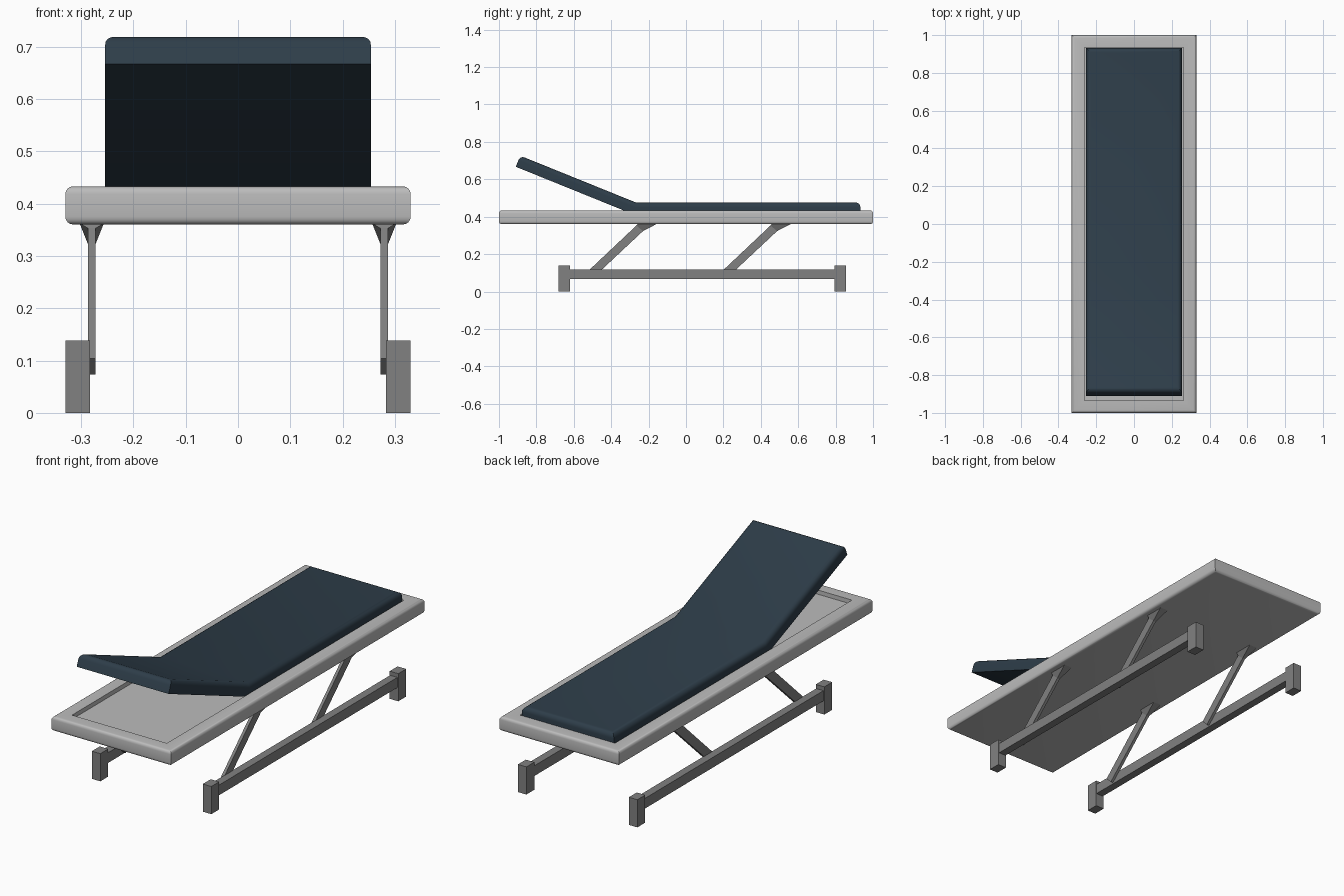
import bpy, bmesh, math

if "Cube" in bpy.data.objects:
    bpy.data.objects.remove(bpy.data.objects["Cube"])


def material(name, rgb):
    m = bpy.data.materials.new(name)
    m.diffuse_color = (*rgb, 1)
    m.use_nodes = True
    m.node_tree.nodes["Principled BSDF"].inputs["Base Color"].default_value = m.diffuse_color
    return m


LIGHT = material("light grey", (0.50, 0.50, 0.50))
STEEL = material("mid grey", (0.22, 0.22, 0.22))
BLUE = material("dark slate blue", (0.027, 0.047, 0.067))


def finish(bm, name, mat, mirror=False, smooth=False):
    bmesh.ops.recalc_face_normals(bm, faces=bm.faces)
    me = bpy.data.meshes.new(name)
    bm.to_mesh(me)
    bm.free()
    me.materials.append(mat)
    ob = bpy.data.objects.new(name, me)
    bpy.context.collection.objects.link(ob)
    if mirror:
        ob.modifiers.new("mirror", 'MIRROR')
    if smooth:
        bpy.ops.object.select_all(action='DESELECT')
        ob.select_set(True)
        bpy.context.view_layer.objects.active = ob
        bpy.ops.object.shade_smooth_by_angle(angle=math.radians(35))
    return ob


def box(x, y, z):
    bm = bmesh.new()
    bmesh.ops.create_cube(bm, size=1)
    for v in bm.verts:
        for i, (a, b) in enumerate((x, y, z)):
            v.co[i] = a if v.co[i] < 0 else b
    return bm


def loft(sections):
    """Skin a list of equal-length point loops and cap both ends."""
    bm = bmesh.new()
    rings = [[bm.verts.new(p) for p in s] for s in sections]
    n = len(rings[0])
    for a, b in zip(rings, rings[1:]):
        for i in range(n):
            j = (i + 1) % n
            bm.faces.new((a[i], a[j], b[j], b[i]))
    bm.faces.new(rings[0])
    bm.faces.new(rings[-1])
    return bm, rings


# Bed tray: rounded slab with a shallow recess in its top
TOP, FLOOR = 0.433, 0.412
bm = box((-0.33, 0.33), (-1, 1), (0.36, TOP))
edges = [e for e in bm.edges if abs(e.verts[0].co.z - e.verts[1].co.z) < 1e-4]
bmesh.ops.bevel(bm, geom=edges, offset=0.015, segments=4, profile=0.5,
                affect='EDGES', clamp_overlap=True)
bm.normal_update()
top = max((f for f in bm.faces if f.normal.z > 0.99), key=lambda f: f.calc_area())
bmesh.ops.inset_region(bm, faces=[top], thickness=0.05)
for v in top.verts:
    v.co.x = math.copysign(0.262, v.co.x)
    v.co.y = math.copysign(0.935, v.co.y)
ext = bmesh.ops.extrude_discrete_faces(bm, faces=[top])
for v in ext["faces"][0].verts:
    v.co.z = FLOOR
finish(bm, "bed_tray", LIGHT, smooth=True)

# Mattress with raised backrest: side profile extruded across, top rim rounded
profile = [(-0.91, 0.667), (-0.886, 0.726), (-0.268, 0.476),
           (0.932, 0.476), (0.932, FLOOR), (-0.28, FLOOR)]
bm, rings = loft([[(x, y, z) for y, z in profile] for x in (-0.254, 0.254)])
pairs = [(r[i], r[i + 1]) for r in rings for i in (1, 2)]
pairs += [(rings[0][i], rings[1][i]) for i in (1, 3)]
rim = [bm.edges.get(p) for p in pairs]
bmesh.ops.recalc_face_normals(bm, faces=bm.faces)
bmesh.ops.bevel(bm, geom=rim, offset=0.025, segments=5, profile=0.5,
                affect='EDGES', clamp_overlap=True)
finish(bm, "mattress", BLUE, smooth=True)

# Base rails and foot blocks, mirrored left to right
finish(box((0.285, 0.325), (-0.63, 0.80), (0.067, 0.118)), "base_rail", STEEL, mirror=True)
for name, y in (("front_foot", (-0.682, -0.62)), ("back_foot", (0.793, 0.855))):
    finish(box((0.283, 0.33), y, (0, 0.138)), name, STEEL, mirror=True)

# Slanted struts: upper and lower edge points, flaring out under the tray
XC = 0.2795
stations = [((-0.529, 0.104), (-0.497, 0.073), 0.0075),
            ((-0.265, 0.353), (-0.230, 0.323), 0.0075),
            ((-0.258, 0.362), (-0.155, 0.362), 0.023)]
for name, dy in (("front_strut", 0), ("back_strut", 0.717)):
    bm, _ = loft([[(XC - w, u[0] + dy, u[1]), (XC + w, u[0] + dy, u[1]),
                   (XC + w, l[0] + dy, l[1]), (XC - w, l[0] + dy, l[1])]
                  for u, l, w in stations])
    finish(bm, name, STEEL, mirror=True)
